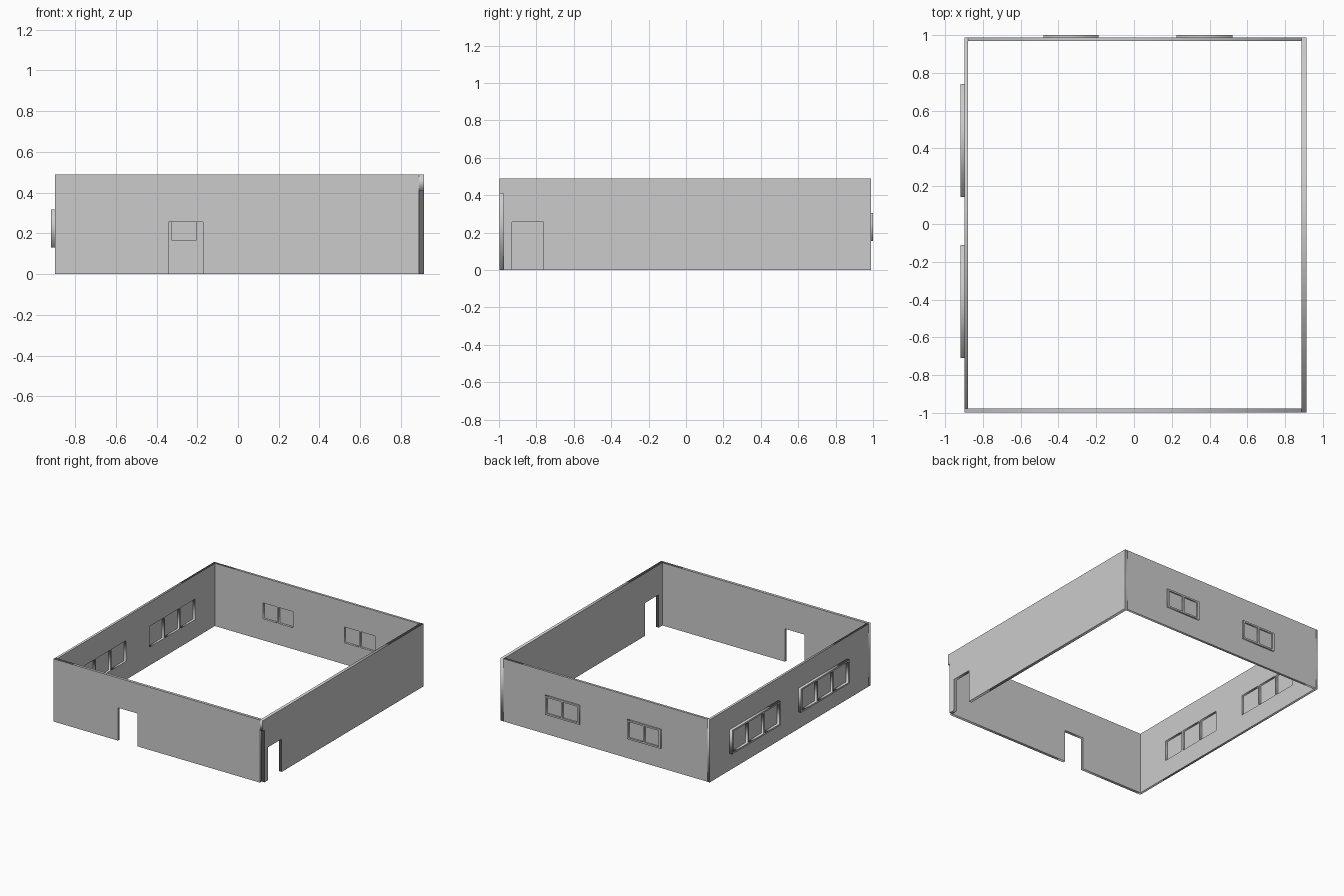
import bpy
from math import pi

if "Cube" in bpy.data.objects:
    bpy.data.objects.remove(bpy.data.objects["Cube"])

H = 0.49          # wall height
BORDER = 0.016    # window frame border
BAR = 0.013       # window mullion width


def rect(u0, u1, v0, v1):
    return [(u0, v0), (u1, v0), (u1, v1), (u0, v1)]


def panel(name, outline, holes, axis, d0, d1):
    """Flat outline with holes, drawn upright and extruded from d0 to d1 along x or y."""
    cu = bpy.data.curves.new(name, 'CURVE')
    cu.dimensions = '2D'
    cu.fill_mode = 'BOTH'
    cu.extrude = (d1 - d0) / 2
    for loop in [outline] + holes:
        sp = cu.splines.new('POLY')
        sp.points.add(len(loop) - 1)
        for p, (u, v) in zip(sp.points, loop):
            p.co = (u, v, 0, 1)
        sp.use_cyclic_u = True
    ob = bpy.data.objects.new(name, cu)
    bpy.context.collection.objects.link(ob)
    mid = (d0 + d1) / 2
    if axis == 'y':
        ob.rotation_euler = (pi / 2, 0, 0)
        ob.location = (0, mid, 0)
    else:
        ob.rotation_euler = (pi / 2, 0, pi / 2)
        ob.location = (mid, 0, 0)
    bpy.ops.object.select_all(action='DESELECT')
    ob.select_set(True)
    bpy.context.view_layer.objects.active = ob
    bpy.ops.object.convert(target='MESH')


def panes(u0, u1, v0, v1, count):
    """Openings of one window, split evenly by mullions."""
    w = (u1 - u0 - 2 * BORDER - (count - 1) * BAR) / count
    starts = [u0 + BORDER + i * (w + BAR) for i in range(count)]
    return [rect(s, s + w, v0 + BORDER * 0.8, v1 - BORDER * 0.8) for s in starts]


def windowed_wall(side, span, axis, wall, frame, glass, windows, count):
    """Wall plus its raised window frames and thin glass."""
    holes = [h for w in windows for h in panes(*w, count)]
    panel(side + "_wall", rect(*span, 0, H), holes, axis, *wall)
    for i, w in enumerate(windows, 1):
        panel(f"{side}_window_frame_{i}", rect(*w), panes(*w, count), axis, *frame)
        inner = (w[0] + BORDER / 2, w[1] - BORDER / 2, w[2] + BORDER / 2, w[3] - BORDER / 2)
        panel(f"{side}_window_glass_{i}", rect(*inner), [], axis, *glass)


# front wall with doorway
panel("front_wall", [(-0.897, 0), (-0.34, 0), (-0.34, 0.257), (-0.172, 0.257),
                     (-0.172, 0), (0.888, 0), (0.888, H), (-0.897, H)],
      [], 'y', -0.998, -0.976)

# right wall with doorway and a shallow corner notch below the top
panel("right_wall", [(-0.976, 0), (-0.93, 0), (-0.93, 0.257), (-0.762, 0.257),
                     (-0.762, 0), (0.988, 0), (0.988, H), (-0.998, H),
                     (-0.998, 0.408), (-0.976, 0.408)],
      [], 'x', 0.888, 0.912)

# back wall with two double windows
windowed_wall("back", (-0.879, 0.888), 'y', (0.97, 0.988), (0.988, 1.0), (0.987, 0.989),
              [(-0.479, -0.188, 0.155, 0.305), (0.225, 0.521, 0.155, 0.305)], 2)

# left wall with two triple windows
windowed_wall("left", (-0.976, 0.988), 'x', (-0.897, -0.879), (-0.919, -0.897), (-0.898, -0.896),
              [(0.143, 0.741, 0.131, 0.318), (-0.709, -0.111, 0.131, 0.318)], 3)
